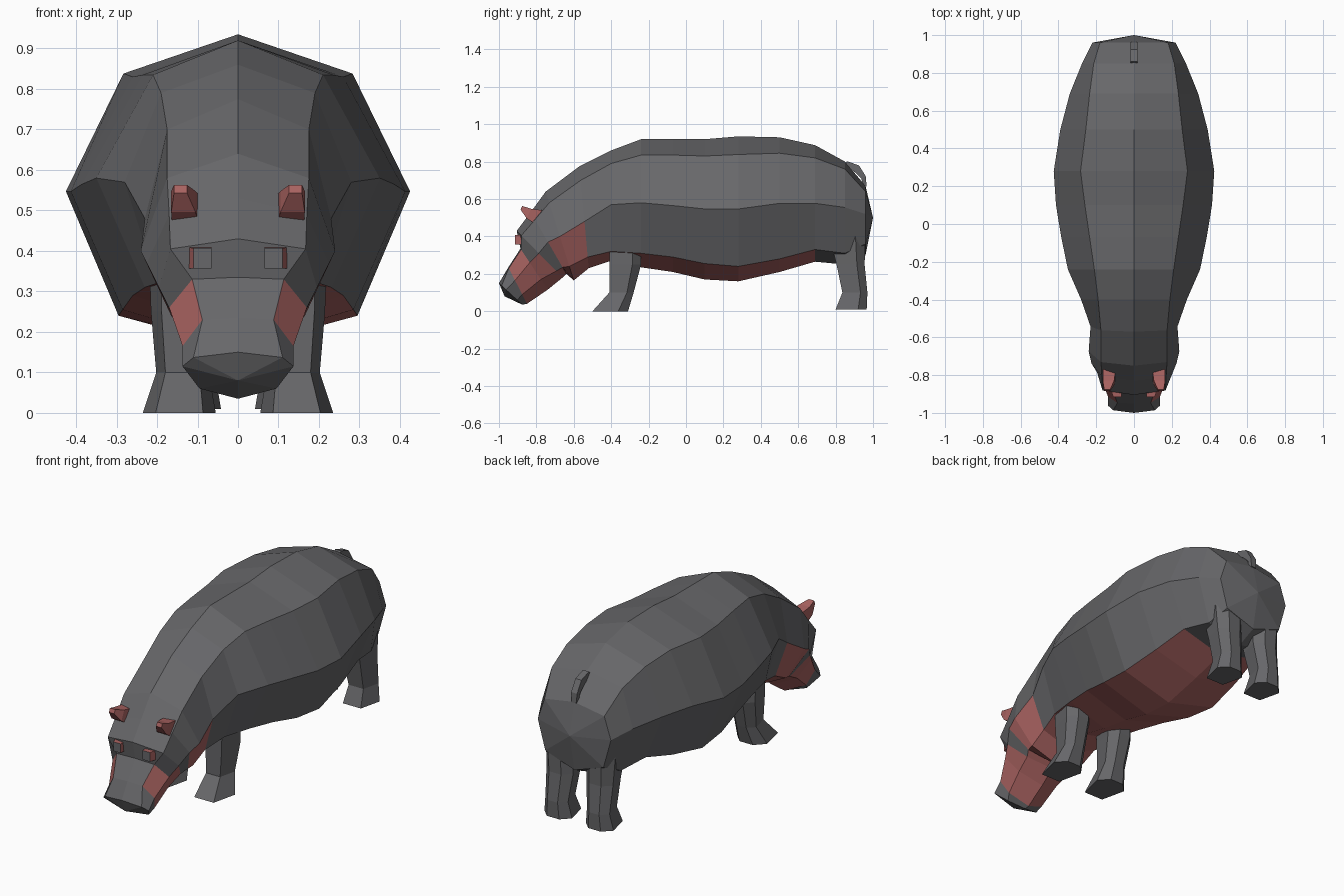
import bpy, bmesh
from mathutils import Vector

if "Cube" in bpy.data.objects:
    bpy.data.objects.remove(bpy.data.objects["Cube"])


def material(name, rgb):
    m = bpy.data.materials.new(name)
    m.diffuse_color = (*rgb, 1)
    m.use_nodes = True
    m.node_tree.nodes["Principled BSDF"].inputs["Base Color"].default_value = m.diffuse_color
    return m


MATS = [material("grey hide", (0.135, 0.135, 0.142)), material("pink skin", (0.40, 0.125, 0.12))]


def finish(bm, name):
    bmesh.ops.recalc_face_normals(bm, faces=bm.faces)
    me = bpy.data.meshes.new(name)
    bm.to_mesh(me)
    bm.free()
    for m in MATS:
        me.materials.append(m)
    ob = bpy.data.objects.new(name, me)
    bpy.context.collection.objects.link(ob)
    return ob


def loft(name, rings, rule=lambda k, i: 0, tips=(None, None), cap_colour=0):
    """Skin a list of rings; tips are optional centre points of the end caps."""
    bm = bmesh.new()
    vs = [[bm.verts.new(p) for p in r] for r in rings]
    n = len(vs[0])
    for k in range(len(vs) - 1):
        for i in range(n):
            j = (i + 1) % n
            f = bm.faces.new((vs[k][i], vs[k][j], vs[k + 1][j], vs[k + 1][i]))
            f.material_index = rule(k, i)
    for ring, tip in ((vs[0], tips[0]), (vs[-1], tips[1])):
        if tip:
            c = bm.verts.new(tip)
            caps = [bm.faces.new((ring[i], ring[(i + 1) % n], c)) for i in range(n)]
        else:
            caps = [bm.faces.new(ring)]
        for f in caps:
            f.material_index = cap_colour
    return finish(bm, name)


def section(yt, zt, yb, zb, xu, zu, xm, zm, xl, zl):
    """Eight-sided tilted section: top ridge, upper, middle, lower edge, bottom."""
    def y(z):
        return yt + (yb - yt) * (zt - z) / (zt - zb)
    half = [(xu, y(zu), zu), (xm, y(zm), zm), (xl, y(zl), zl)]
    return ([(0, yt, zt)] + half + [(0, yb, zb)]
            + [(-a, b, c) for a, b, c in reversed(half)])


# body and head, from muzzle to rump
HEAD = [
    (-1.0, .15, -.875, .035, .11, .137, .137, .115, .095, .06),
    (-.95, .235, -.85, .04, .088, .23, .137, .165, .11, .09),
    (-.885, .335, -.74, .115, .113, .33, .17, .26, .125, .17),
    (-.905, .43, -.66, .18, .167, .405, .195, .31, .14, .215),
    (-.83, .53, -.64, .20, .17, .49, .225, .37, .16, .235),
    (-.75, .64, -.60, .165, .175, .58, .24, .40, .165, .24),
    (-.57, .775, -.52, .23, .175, .70, .23, .48, .17, .29),
]
BODY = [
    (-.40, .86, .79, .28, .57, .20, .32, .27),
    (-.24, .92, .835, .35, .58, .23, .31, .235),
    (-.07, .92, .835, .385, .565, .26, .29, .21),
    (.10, .92, .83, .413, .547, .285, .255, .17),
    (.28, .935, .838, .425, .547, .295, .24, .16),
    (.50, .93, .845, .39, .577, .27, .28, .21),
    (.69, .888, .82, .34, .577, .24, .33, .265),
    (.85, .80, .76, .275, .555, .205, .31, .25),
    (.96, .67, .64, .22, .52, .175, .36, .30),
]
UPPER_X = [.19, .21, .235, .26, .283, .255, .235, .213, .18]
rings = [section(*s) for s in HEAD]
rings += [section(y, zt, y, zb, xu, zu, xm, zm, xl, zl)
          for (y, zt, zu, xm, zm, xl, zl, zb), xu in zip(BODY, UPPER_X)]


def skin(k, i):
    band = min(i, 7 - i)                       # 0 back ... 3 belly
    if k == 0 or k >= 13:
        return 0
    if k == 1:
        return int(band >= 1)                  # muzzle sides
    if k in (2, 4, 5):
        return int(band >= 2)                  # cheeks and jaw
    return int(band == 3)                      # belly and throat


loft("body", rings, skin, ((0, -.97, .08), (0, 1.0, .50)))


# legs: six-sided rings from centre, half-width and half-depth
def leg_ring(x, y, z, a, b):
    return [(x + a * u, y + b * v, z) for u, v in
            ((1, .45), (.45, 1), (-.45, 1), (-1, .45), (-.65, -1), (.65, -1))]


LEGS = {
    "front_leg": [(.135, -.325, .40, .085, .085), (.14, -.325, .25, .075, .085),
                  (.137, -.345, .10, .065, .065), (.145, -.405, 0, .09, .095)],
    "hind_leg": [(.125, .86, .42, .085, .10), (.12, .88, .25, .08, .075),
                 (.125, .903, .10, .068, .067), (.125, .883, .01, .083, .083)],
}
for name, rows in LEGS.items():
    for side, s in (("left", 1), ("right", -1)):
        loft(f"{side}_{name}", [leg_ring(s * r[0], *r[1:]) for r in rows])


def quad(x, y, z, a, d):
    """Square ring across x, with its other direction d in the yz plane."""
    d = Vector((0, *d))
    c = Vector((x, y, z))
    e = Vector((a, 0, 0))
    return [c - e - d, c + e - d, c + e + d, c - e + d]


for side, s in (("left", 1), ("right", -1)):
    # ears
    loft(f"{side}_ear", [quad(s * .13, -.79, .505, .033, (.02, .035)),
                         quad(s * .135, -.84, .522, .03, (.012, .026)),
                         quad(s * .142, -.88, .553, .016, (.004, .01))],
         lambda k, i: 1, cap_colour=1)
    # eyes under the brow, dark in front with pink rims
    loft(f"{side}_eye", [quad(s * .095, -.87, .383, .03, (0, .026)),
                         quad(s * .088, -.915, .382, .022, (0, .025))],
         lambda k, i: 1)

# tail
loft("tail", [quad(0, .85, .79, .018, (.01, .012)), quad(0, .91, .765, .018, (.015, .015)),
              quad(0, .95, .715, .018, (.012, .005)), quad(0, .955, .665, .014, (.01, .002))])
